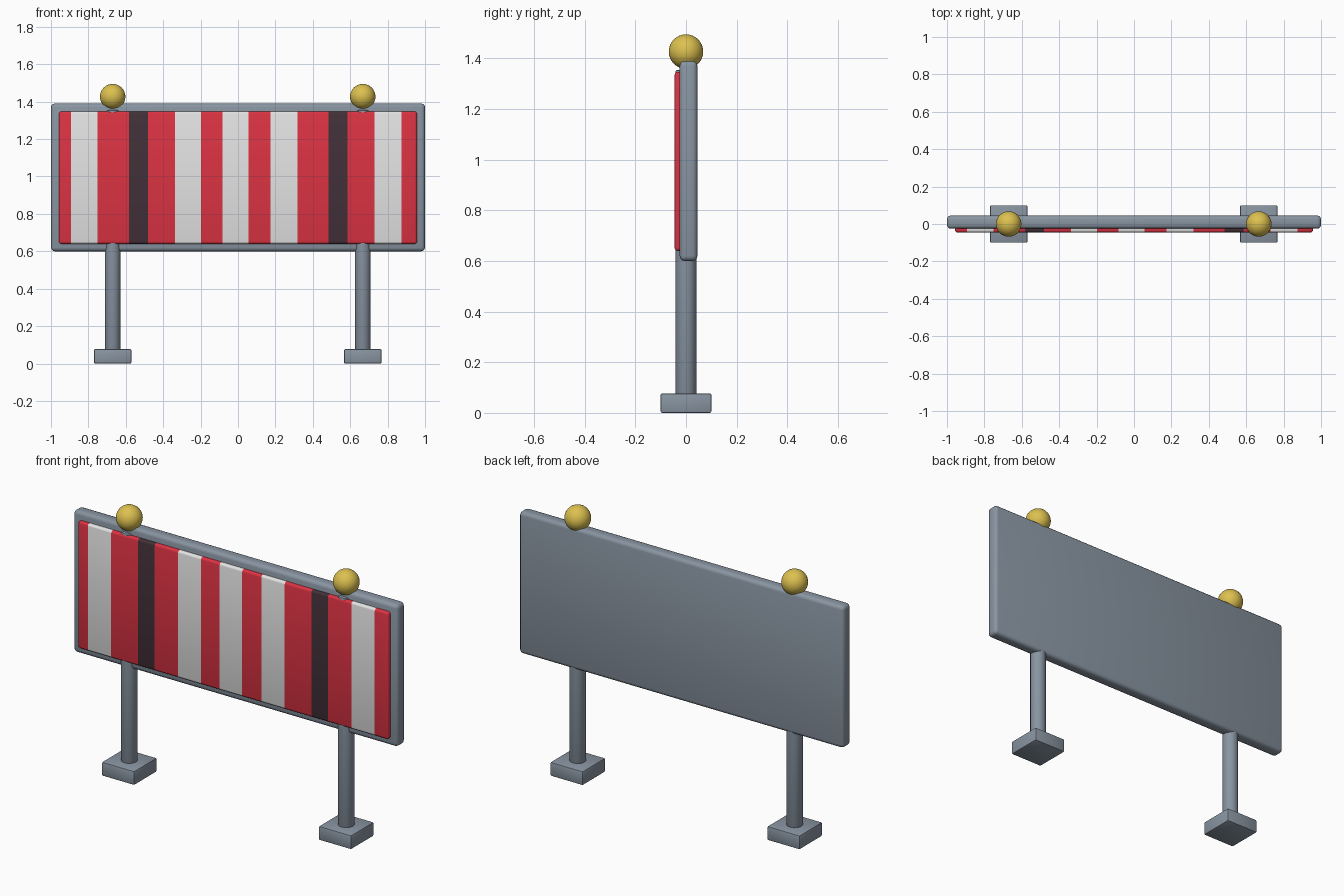
import bpy, bmesh
from mathutils import Vector

cube = bpy.data.objects.get("Cube")
if cube:
    bpy.data.objects.remove(cube, do_unlink=True)


def material(name, rgb):
    m = bpy.data.materials.new(name)
    m.use_nodes = True
    m.diffuse_color = (*rgb, 1)
    m.node_tree.nodes["Principled BSDF"].inputs["Base Color"].default_value = (*rgb, 1)
    return m


GREY = material("steel grey", (0.25, 0.3, 0.36))
RED = material("stripe red", (0.72, 0.033, 0.056))
WHITE = material("stripe white", (0.78, 0.78, 0.78))
DARK = material("stripe dark", (0.055, 0.03, 0.04))
YELLOW = material("lamp yellow", (0.72, 0.53, 0.08))


def finish(name, bm, mats, angle=0.7):
    mesh = bpy.data.meshes.new(name)
    bm.to_mesh(mesh)
    bm.free()
    for m in mats:
        mesh.materials.append(m)
    obj = bpy.data.objects.new(name, mesh)
    bpy.context.collection.objects.link(obj)
    bpy.ops.object.select_all(action="DESELECT")
    obj.select_set(True)
    bpy.context.view_layer.objects.active = obj
    bpy.ops.object.shade_smooth_by_angle(angle=angle)
    return obj


def rounded_box(low, high, radius, segments=3):
    low, high = Vector(low), Vector(high)
    bm = bmesh.new()
    bmesh.ops.create_cube(bm, size=1)
    bmesh.ops.scale(bm, vec=high - low, verts=bm.verts)
    bmesh.ops.translate(bm, vec=(low + high) / 2, verts=bm.verts)
    bmesh.ops.bevel(bm, geom=bm.edges[:], offset=radius, segments=segments,
                    profile=0.5, affect="EDGES")
    return bm


# Backing board
finish("backing_board", rounded_box((-1, -0.025, 0.6), (1, 0.045, 1.39), 0.02), [GREY])

# Striped panel: cut at each stripe edge, then coloured by position
edges = [-0.894, -0.75, -0.584, -0.482, -0.338, -0.197, -0.082,
         0.057, 0.175, 0.319, 0.484, 0.586, 0.73, 0.874]
order = "RWRDRWRWRWRDRWR"
panel = rounded_box((-0.957, -0.045, 0.64), (0.957, 0.01, 1.347), 0.012)
for x in edges:
    bmesh.ops.bisect_plane(panel, geom=panel.verts[:] + panel.edges[:] + panel.faces[:],
                           plane_co=(x, 0, 0), plane_no=(1, 0, 0))
for face in panel.faces:
    stripe = sum(face.calc_center_median().x > x for x in edges)
    face.material_index = "RWD".index(order[stripe])
finish("striped_panel", panel, [RED, WHITE, DARK])

# Foot, post and lamp on each side
for side, x in (("right", -0.67), ("left", 0.667)):
    finish(side + "_foot", rounded_box((x - 0.1, -0.1, 0), (x + 0.1, 0.1, 0.077), 0.006, 2), [GREY])

    post = bmesh.new()
    bmesh.ops.create_cone(post, cap_ends=True, segments=24, radius1=0.042,
                          radius2=0.042, depth=1.29)
    bmesh.ops.translate(post, vec=(x, 0, 0.71), verts=post.verts)
    rims = [e for e in post.edges if abs(e.verts[0].co.z - e.verts[1].co.z) < 0.01]
    bmesh.ops.bevel(post, geom=rims, offset=0.008, segments=2, profile=0.5, affect="EDGES")
    finish(side + "_post", post, [GREY])

    lamp = bmesh.new()
    bmesh.ops.create_uvsphere(lamp, u_segments=32, v_segments=16, radius=0.068)
    bmesh.ops.translate(lamp, vec=(x, 0, 1.427), verts=lamp.verts)
    finish(side + "_lamp", lamp, [YELLOW])
